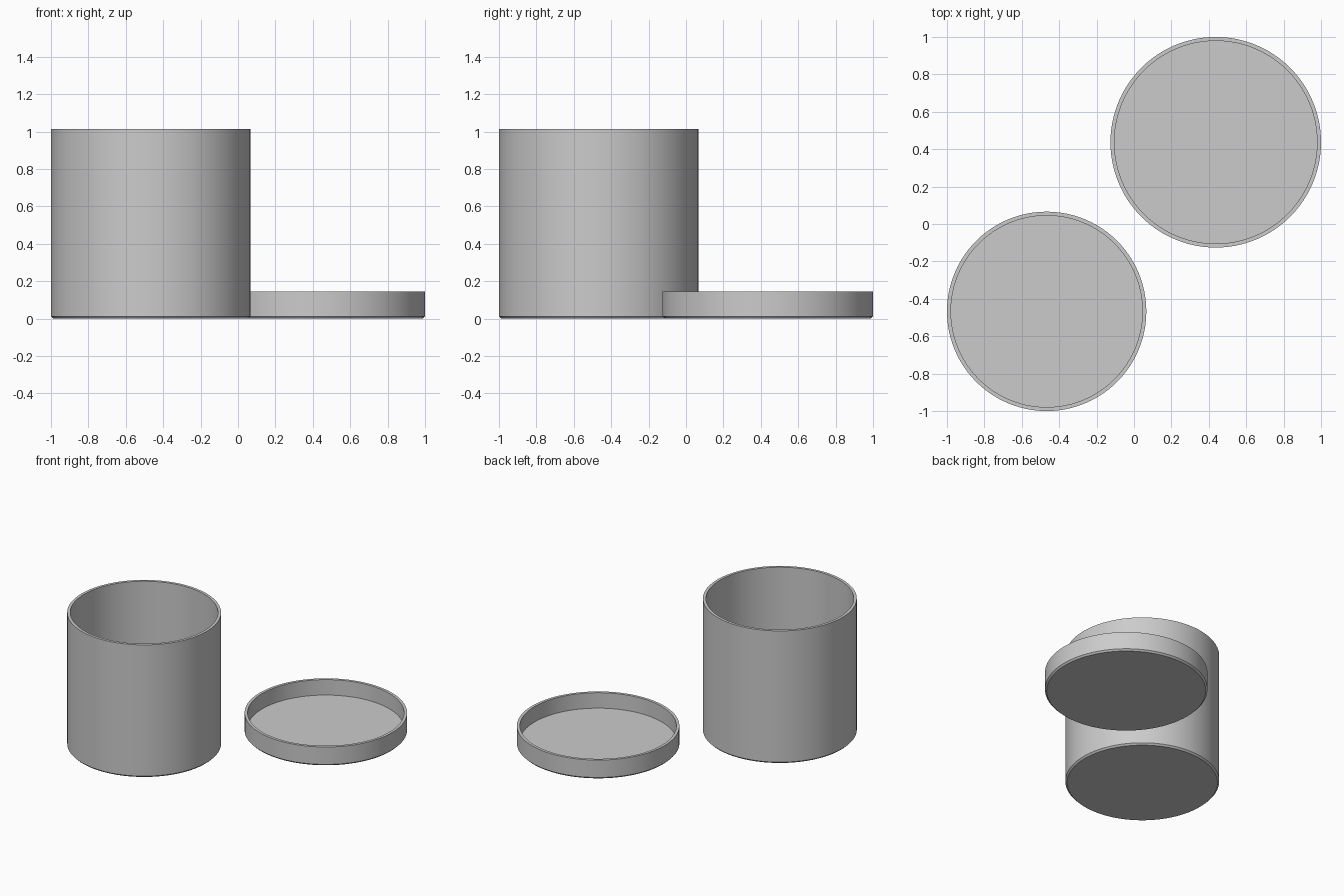
import bpy, bmesh, math

if "Cube" in bpy.data.objects:
    bpy.data.objects.remove(bpy.data.objects["Cube"])

grey = bpy.data.materials.new("plain_grey")
grey.diffuse_color = (0.6, 0.6, 0.6, 1)
grey.use_nodes = True
grey.node_tree.nodes["Principled BSDF"].inputs["Base Color"].default_value = grey.diffuse_color


def open_cup(name, x, y, radius, height, wall=0.021, floor=0.027, chamfer=0.012, sides=96):
    """Lathe a hollow cup with a chamfered foot and capped floors."""
    profile = [(radius - chamfer, 0), (radius, chamfer), (radius, height),
               (radius - wall, height), (radius - wall, floor)]
    bm = bmesh.new()
    rings = []
    for r, z in profile:
        rings.append([bm.verts.new((r * math.cos(a), r * math.sin(a), z))
                      for a in (2 * math.pi * i / sides for i in range(sides))])
    for low, high in zip(rings, rings[1:]):
        for i in range(sides):
            j = (i + 1) % sides
            bm.faces.new((low[i], low[j], high[j], high[i]))
    bm.faces.new(rings[0][::-1])  # underside
    bm.faces.new(rings[-1])       # inner floor
    bmesh.ops.recalc_face_normals(bm, faces=bm.faces[:])
    mesh = bpy.data.meshes.new(name)
    bm.to_mesh(mesh)
    bm.free()
    mesh.materials.append(grey)
    obj = bpy.data.objects.new(name, mesh)
    obj.location = (x, y, 0)
    bpy.context.collection.objects.link(obj)
    bpy.ops.object.select_all(action='DESELECT')
    obj.select_set(True)
    bpy.context.view_layer.objects.active = obj
    bpy.ops.object.shade_smooth_by_angle(angle=math.radians(30))


# Tall container and its shallow, slightly wider lid lying upside down
open_cup("container", -0.467, -0.467, 0.533, 1.015)
open_cup("lid", 0.437, 0.437, 0.563, 0.145)
